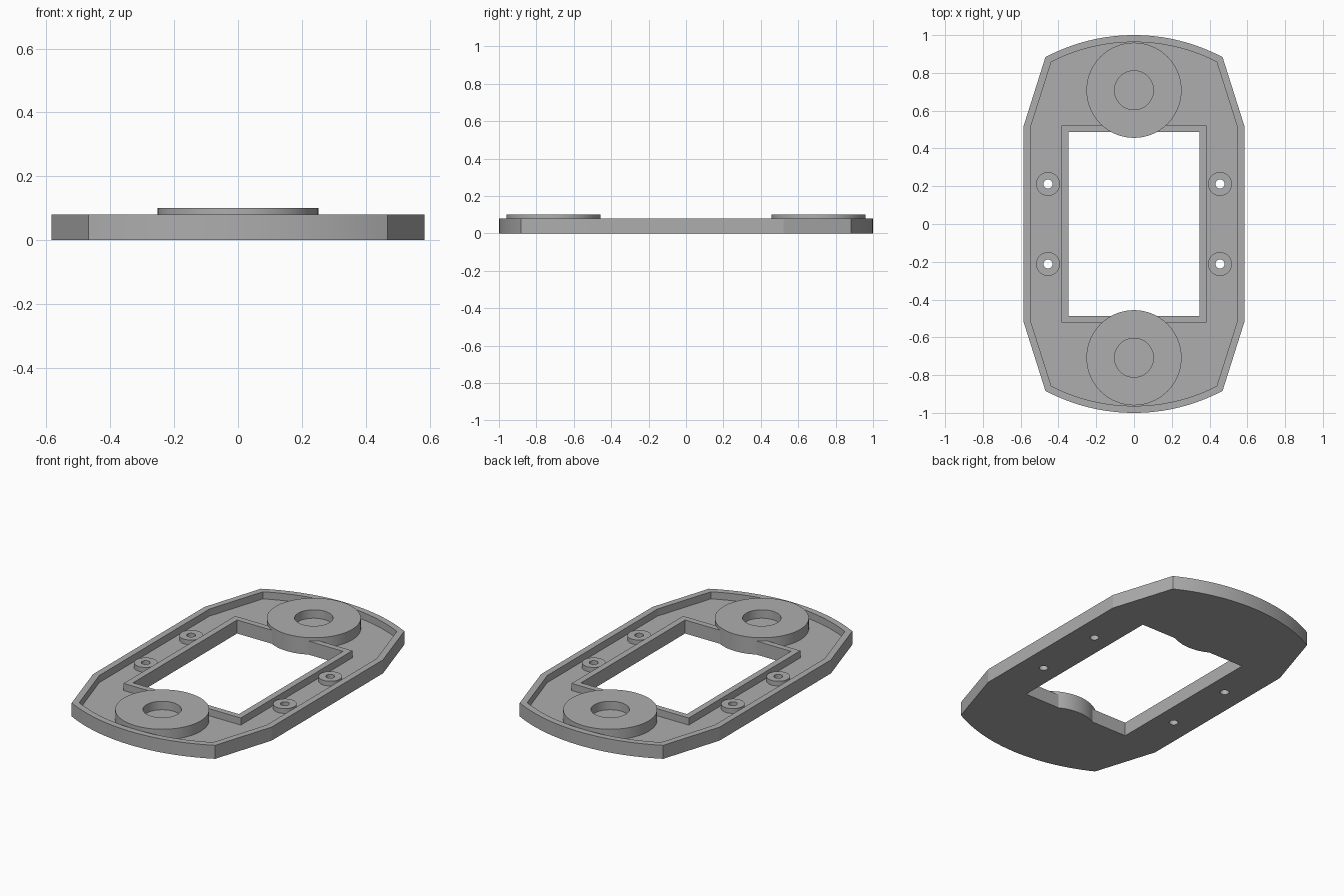
import bpy, bmesh
from math import atan2, cos, sin, pi, radians

if "Cube" in bpy.data.objects:
    bpy.data.objects.remove(bpy.data.objects["Cube"], do_unlink=True)

grey = bpy.data.materials.new("plain grey")
grey.use_nodes = True
grey.diffuse_color = (0.42, 0.42, 0.42, 1)
grey.node_tree.nodes["Principled BSDF"].inputs["Base Color"].default_value = grey.diffuse_color

RIM_TOP, FLOOR, PAD_TOP, BOSS_TOP, SOCKET = 0.08, 0.038, 0.10, 0.066, 0.05
EPS = 0.05


def prism(name, points, z0, z1):
    """Closed solid extruded from a counter-clockwise outline."""
    bm = bmesh.new()
    face = bm.faces.new([bm.verts.new((x, y, z0)) for x, y in points])
    moved = bmesh.ops.extrude_face_region(bm, geom=[face])["geom"]
    bmesh.ops.translate(bm, vec=(0, 0, z1 - z0),
                        verts=[v for v in moved if isinstance(v, bmesh.types.BMVert)])
    bmesh.ops.recalc_face_normals(bm, faces=bm.faces)
    mesh = bpy.data.meshes.new(name)
    bm.to_mesh(mesh)
    bm.free()
    mesh.materials.append(grey)
    ob = bpy.data.objects.new(name, mesh)
    bpy.context.collection.objects.link(ob)
    return ob


def circle(x, y, r, n):
    return [(x + r * cos(2 * pi * i / n), y + r * sin(2 * pi * i / n)) for i in range(n)]


def box(x, y):
    return [(x, -y), (x, y), (-x, y), (-x, -y)]


def outline(side, shoulder, corner, radius, n=32):
    """Straight sides, angled shoulders and arced ends."""
    a = atan2(corner[1], corner[0])
    arc = [a + (pi - 2 * a) * i / n for i in range(n + 1)]
    half = [(side, shoulder)] + [(radius * cos(t), radius * sin(t)) for t in arc] + [(-side, shoulder)]
    return half + [(-x, -y) for x, y in half]


def combine(target, tool, operation):
    mod = target.modifiers.new(operation.lower(), "BOOLEAN")
    mod.operation, mod.object, mod.solver = operation, tool, "EXACT"
    bpy.context.view_layer.objects.active = target
    bpy.ops.object.modifier_apply(modifier=mod.name)
    bpy.data.objects.remove(tool, do_unlink=True)


# Tray with a raised outer rim
plate = prism("base_plate", outline(0.584, 0.52, (0.469, 0.883), 1.0), 0, RIM_TOP)
combine(plate, prism("tray_cutter", outline(0.547, 0.514, (0.438, 0.858), 0.963), FLOOR, RIM_TOP + EPS),
        "DIFFERENCE")

# Lip around the central window
combine(plate, prism("window_lip", box(0.383, 0.521), FLOOR / 2, RIM_TOP), "UNION")
combine(plate, prism("window_cutter", box(0.346, 0.486), -EPS, RIM_TOP + EPS), "DIFFERENCE")

# Round end pads with blind sockets
for s in (1, -1):
    combine(plate, prism("end_pad", circle(0, s * 0.708, 0.252, 64), 0, PAD_TOP), "UNION")
    combine(plate, prism("socket_cutter", circle(0, s * 0.708, 0.103, 48), SOCKET, PAD_TOP + EPS),
            "DIFFERENCE")

# Screw bosses with through holes
for sx in (1, -1):
    for sy in (1, -1):
        x, y = sx * 0.455, sy * 0.212
        combine(plate, prism("screw_boss", circle(x, y, 0.063, 40), FLOOR / 2, BOSS_TOP), "UNION")
        combine(plate, prism("screw_hole_cutter", circle(x, y, 0.024, 24), -EPS, RIM_TOP + EPS),
                "DIFFERENCE")

# Smooth round walls, sharp edges kept
bpy.ops.object.select_all(action="DESELECT")
plate.select_set(True)
bpy.context.view_layer.objects.active = plate
bpy.ops.object.shade_smooth_by_angle(angle=radians(15))
